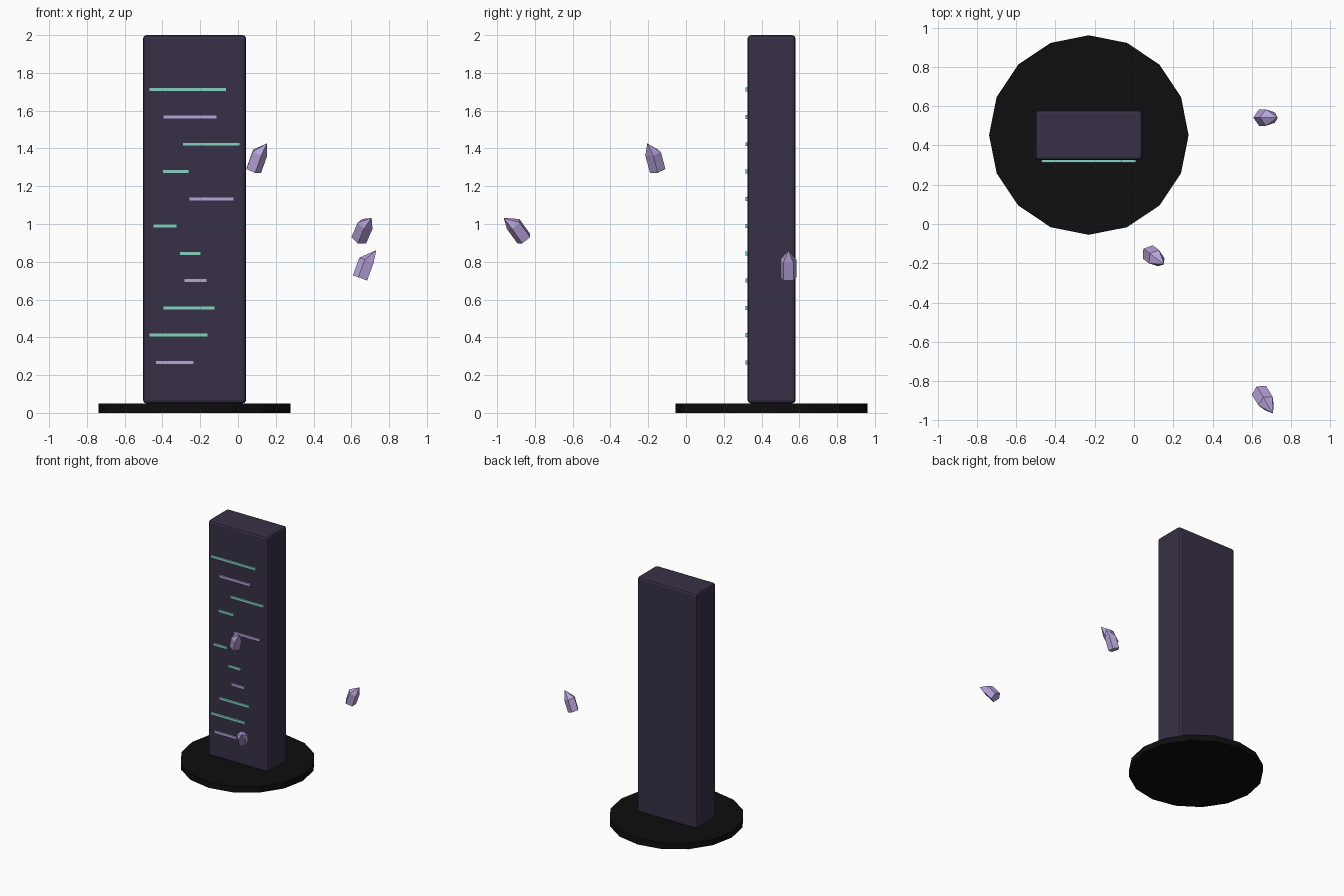
import bpy, bmesh, math
from mathutils import Matrix, Vector

if "Cube" in bpy.data.objects:
    bpy.data.objects.remove(bpy.data.objects["Cube"])


def material(name, hex_code):
    def lin(c):
        return c / 12.92 if c <= 0.04045 else ((c + 0.055) / 1.055) ** 2.4
    m = bpy.data.materials.new(name)
    rgb = [lin(int(hex_code[i:i + 2], 16) / 255) for i in (0, 2, 4)]
    m.diffuse_color = (*rgb, 1)
    m.use_nodes = True
    m.node_tree.nodes["Principled BSDF"].inputs["Base Color"].default_value = m.diffuse_color
    return m


BLACK = material("black_base", "0e0e0e")
SLATE = material("dark_violet_stone", "393046")
TEAL = material("pale_teal", "86d2c4")
LILAC = material("lilac", "b9a5dc")

CX, CY = -0.23, 0.453   # monolith axis


def finish(name, bm, mat):
    bmesh.ops.recalc_face_normals(bm, faces=bm.faces)
    me = bpy.data.meshes.new(name)
    bm.to_mesh(me)
    bm.free()
    me.materials.append(mat)
    ob = bpy.data.objects.new(name, me)
    bpy.context.collection.objects.link(ob)
    return ob


def box(name, lo, hi, mat):
    lo, hi = Vector(lo), Vector(hi)
    bm = bmesh.new()
    bmesh.ops.create_cube(bm, size=1, matrix=Matrix.Translation((lo + hi) / 2)
                          @ Matrix.Diagonal((*(hi - lo), 1)))
    return finish(name, bm, mat)


# Sixteen-sided base disc
bm = bmesh.new()
bmesh.ops.create_cone(bm, cap_ends=True, segments=16, radius1=0.508, radius2=0.508,
                      depth=0.05, matrix=Matrix.Translation((CX, CY, 0.025)))
finish("base_disc", bm, BLACK)

# Upright slab with small chamfers
slab = box("slab", (CX - 0.273, 0.326, 0.05), (CX + 0.273, 0.58, 2.0), SLATE)
bev = slab.modifiers.new("chamfer", 'BEVEL')
bev.width, bev.segments = 0.018, 2

# Glowing bars on the front, evenly spaced, every third one lilac
BARS = [(-0.472, -0.061), (-0.396, -0.111), (-0.293, 0.011), (-0.401, -0.259),
        (-0.259, -0.021), (-0.449, -0.322), (-0.311, -0.195), (-0.285, -0.164),
        (-0.396, -0.121), (-0.470, -0.158), (-0.438, -0.232)]
for i, (x0, x1) in enumerate(BARS):
    z = 1.711 - 0.1444 * i
    box(f"bar_{i + 1}", (x0, 0.314, z - 0.0105), (x1, 0.3235 + 0.004, z + 0.0105),
        LILAC if i % 3 == 1 else TEAL)


# Floating five-sided crystals with an off-centre point
def crystal(name, base, tilt, lean, r=0.0445, body=0.1, tip=(0.026, 0, 0.167)):
    bm = bmesh.new()
    rings = []
    for z in (0, body):
        rings.append([bm.verts.new((r * math.cos(a), r * math.sin(a), z))
                      for a in (math.pi + k * math.tau / 5 for k in range(5))])
    peak = bm.verts.new(tip)
    bm.faces.new(rings[0][::-1])
    for k in range(5):
        n = (k + 1) % 5
        bm.faces.new((rings[0][k], rings[0][n], rings[1][n], rings[1][k]))
        bm.faces.new((rings[1][k], rings[1][n], peak))
    bm.transform(Matrix.Translation(base)
                 @ Matrix.Rotation(math.radians(lean), 4, 'Z')
                 @ Matrix.Rotation(math.radians(tilt), 4, 'Y'))
    finish(name, bm, LILAC)


crystal("crystal_high", (0.08, -0.15, 1.285), 24, -37)
crystal("crystal_front", (0.642, -0.856, 0.921), 40, -59)
crystal("crystal_side", (0.650, 0.542, 0.713), 20, 0)
